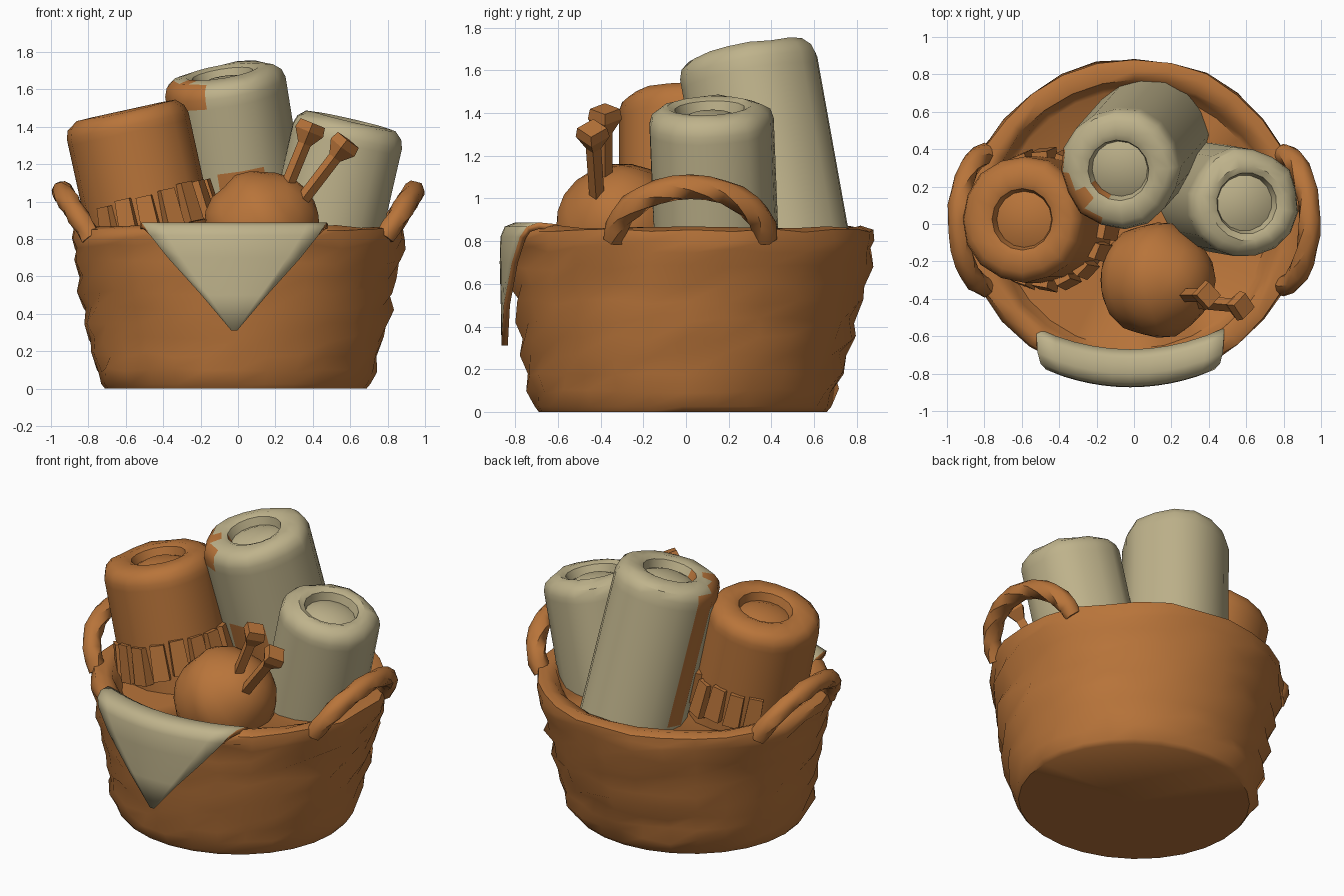
import bpy, bmesh, math, random
from mathutils import Matrix, Vector

random.seed(4)
cube = bpy.data.objects.get("Cube")
if cube:
    bpy.data.objects.remove(cube, do_unlink=True)


def material(name, rgb):
    m = bpy.data.materials.new(name)
    m.use_nodes = True
    m.diffuse_color = (*rgb, 1)
    m.node_tree.nodes["Principled BSDF"].inputs["Base Color"].default_value = (*rgb, 1)
    return m


WICKER = material("wicker orange", (0.48, 0.175, 0.042))
LINEN = material("linen beige", (0.52, 0.45, 0.26))


def smooth(ob, angle=40):
    bpy.ops.object.select_all(action="DESELECT")
    ob.select_set(True)
    bpy.context.view_layer.objects.active = ob
    bpy.ops.object.shade_smooth_by_angle(angle=math.radians(angle))


def finish(name, bm, mats, recalc=True):
    if recalc:
        bmesh.ops.recalc_face_normals(bm, faces=bm.faces)
    me = bpy.data.meshes.new(name)
    bm.to_mesh(me)
    bm.free()
    for m in mats:
        me.materials.append(m)
    ob = bpy.data.objects.new(name, me)
    bpy.context.collection.objects.link(ob)
    return ob


def lathe(bm, profile, sides, matrix=Matrix(), bump=None):
    """Turn (radius, height) points about z; zero radius closes an end."""
    rings = []
    for j, (r, z) in enumerate(profile):
        if r == 0:
            rings.append([bm.verts.new(matrix @ Vector((0, 0, z)))] * sides)
            continue
        ring = []
        for i in range(sides):
            a = math.tau * i / sides
            d, dz = bump(i, j, z) if bump else (0, 0)
            ring.append(bm.verts.new(matrix @ Vector(
                ((r + d) * math.cos(a), (r + d) * math.sin(a), z + dz))))
        rings.append(ring)
    for low, high in zip(rings, rings[1:]):
        for i in range(sides):
            k = (i + 1) % sides
            bm.faces.new(list(dict.fromkeys((low[i], low[k], high[k], high[i]))))


def along(point, axis):
    return Matrix.Translation(point) @ Vector(axis).to_track_quat("Z", "Y").to_matrix().to_4x4()


# Basket: woven wall with staggered bumps, rolled rim and inner filling
wall = [(0.72 + 0.13 * t, 0.1 + 0.66 * t) for t in [k / 8 for k in range(9)]]
profile = ([(0, 0), (0.675, 0), (0.695, 0.025)] + wall +
           [(0.865, 0.80), (0.855, 0.85), (0.80, 0.868), (0.75, 0.85),
            (0.725, 0.80), (0.69, 0.76), (0, 0.76)])


def weave(i, j, z):
    if 0.08 < z < 0.78 and 3 <= j <= 11:
        stagger = 0.016 if (i // 2 + j) % 2 else -0.009
        return stagger + random.uniform(-0.014, 0.014), random.uniform(-0.015, 0.015)
    if z > 0.78:
        return random.uniform(-0.012, 0.012), random.uniform(-0.008, 0.008)
    return 0, 0


bm = bmesh.new()
lathe(bm, profile, 28, Matrix.Diagonal((1.035, 1, 1, 1)), weave)
for v in bm.verts:  # the wall leans back a little
    v.co.y += 0.05 * v.co.z - 0.015
    v.co.x += 0.015 * v.co.z - 0.012
smooth(finish("basket", bm, [WICKER]), 50)

# Handles: thick arches that sink into the rim on each side
for side, label in ((1, "left"), (-1, "right")):
    curve = bpy.data.curves.new(label + "_handle", "CURVE")
    curve.dimensions = "3D"
    curve.bevel_depth = 0.058
    curve.bevel_resolution = 1
    curve.use_fill_caps = True
    spline = curve.splines.new("POLY")
    spline.points.add(14)
    for n, p in enumerate(spline.points):
        t = math.pi * n / 14
        p.co = (side * (0.785 + 0.155 * math.sin(t)), 0.02 + 0.355 * math.cos(t),
                0.81 + 0.245 * math.sin(t), 1)
        p.radius = 1 + random.uniform(-0.08, 0.08)
        p.tilt = 2 * t
    ob = bpy.data.objects.new(label + "_handle", curve)
    bpy.context.collection.objects.link(ob)
    bpy.ops.object.select_all(action="DESELECT")
    ob.select_set(True)
    bpy.context.view_layer.objects.active = ob
    bpy.ops.object.convert(target="MESH")
    ob.data.materials.clear()
    ob.data.materials.append(WICKER)
    smooth(ob, 60)


# Rolled blankets: leaning cylinders with a shallow coiled hollow in the top
def roll(name, top, axis, radius, length, mats):
    rows = 20
    body = [(radius, -length + (length - 0.08) * k / rows) for k in range(rows + 1)]
    prof = ([(0, -length)] + body +
            [(radius - 0.015, -0.035), (radius - 0.055, -0.005), (0.20, 0.005),
             (0.165, -0.01), (0.15, -0.06), (0.09, -0.035), (0, -0.03)])
    offsets = [random.uniform(-0.012, 0.01) for _ in range(16)]
    heights = [random.uniform(-0.009, 0.009) for _ in range(16)]

    def bump(i, j, z):
        return (offsets[i], heights[i] if z > -0.02 else 0) if j < rows + 4 else (0, 0)

    b = bmesh.new()
    lathe(b, prof, 16, along(top, axis), bump)
    return finish(name, b, mats)


ORANGE_TOP, ORANGE_AXIS = Vector((-0.60, 0.025, 1.485)), Vector((-0.22, 0, 1)).normalized()
BALL = Vector((0.125, -0.30, 0.86))
smooth(roll("orange_blanket_roll", ORANGE_TOP, ORANGE_AXIS, 0.335, 0.82, [WICKER]))
smooth(roll("short_blanket_roll", (0.605, 0.11, 1.43), (0.23, -0.04, 1), 0.30, 0.8, [LINEN]))
tall = roll("tall_blanket_roll", (-0.085, 0.285, 1.69), (-0.16, -0.18, 1), 0.325, 1.1,
            [LINEN, WICKER])
# Orange patches where the tall roll meets the orange roll and the yarn
for face in tall.data.polygons:
    rel = face.center - ORANGE_TOP
    h = rel.dot(ORANGE_AXIS)
    gap = (rel - h * ORANGE_AXIS).length
    behind = face.normal.y > -0.25 and gap < 0.5 and h < 0.05
    front = face.center.z > 1.48 and gap < 0.42 and h < 0.08
    face.material_index = int(behind or front or (face.center - BALL).length < 0.49)
smooth(tall)

# Fringe: overlapping flat tassels round the inner side of the orange roll
bm = bmesh.new()
frame = along(ORANGE_TOP, ORANGE_AXIS)
for n in range(18):
    drop = random.uniform(0.20, 0.25)
    place = (frame @ Matrix.Rotation(math.tau * n / 18, 4, "Z")
             @ Matrix.Translation((0.318, 0, -0.46 + random.uniform(-0.02, 0.02)))
             @ Matrix.Rotation(math.radians(-4), 4, "Y")
             @ Matrix.Rotation(math.radians(35 + random.uniform(0, 20)), 4, "Z"))
    if place.translation.x > -0.74:
        lathe(bm, [(0, 0), (0.06, 0), (0.07, -drop), (0, -drop)], 4, place)
finish("blanket_fringe", bm, [WICKER])

# Yarn ball
bm = bmesh.new()
bmesh.ops.create_icosphere(bm, subdivisions=3, radius=0.308, matrix=Matrix.Translation(BALL))
for v in bm.verts:
    d = v.co - BALL
    v.co += d * 0.03 * math.sin(d.x * 22 + d.z * 14)
smooth(finish("yarn_ball", bm, [WICKER]), 60)

# Knitting needles with flared heads
for label, foot, tip in (("inner", (0.22, -0.38, 0.98), (0.40, -0.38, 1.42)),
                         ("outer", (0.26, -0.41, 0.90), (0.59, -0.44, 1.33))):
    axis = Vector(tip) - Vector(foot)
    n = axis.length
    bm = bmesh.new()
    lathe(bm, [(0, 0), (0.036, 0), (0.036, n - 0.12), (0.08, n - 0.05), (0.07, n), (0, n)],
          4, along(foot, axis))
    finish(label + "_needle", bm, [WICKER])

# Napkin: folded over the front rim and tapering to a point
rows = [(0.67, 0.85, 0.50), (0.72, 0.88, 0.50), (0.80, 0.888, 0.495), (0.85, 0.868, 0.48),
        (0.870, 0.82, 0.45), (0.873, 0.70, 0.355), (0.868, 0.50, 0.175), (0.865, 0.31, 0.015)]
bm = bmesh.new()
grid = []
for depth, z, half in rows:
    xs = [half * (c / 5 - 1) for c in range(11)]
    grid.append([bm.verts.new((x - 0.02, -depth + 0.45 * x * x, z)) for x in xs])
for up, down in zip(grid, grid[1:]):
    for c in range(10):
        bm.faces.new((up[c], down[c], down[c + 1], up[c + 1]))
napkin = finish("napkin", bm, [LINEN, WICKER], recalc=False)
shell = napkin.modifiers.new("thickness", "SOLIDIFY")
shell.thickness = 0.03
shell.offset = -1
shell.material_offset = 1
shell.material_offset_rim = 1
smooth(napkin, 50)
